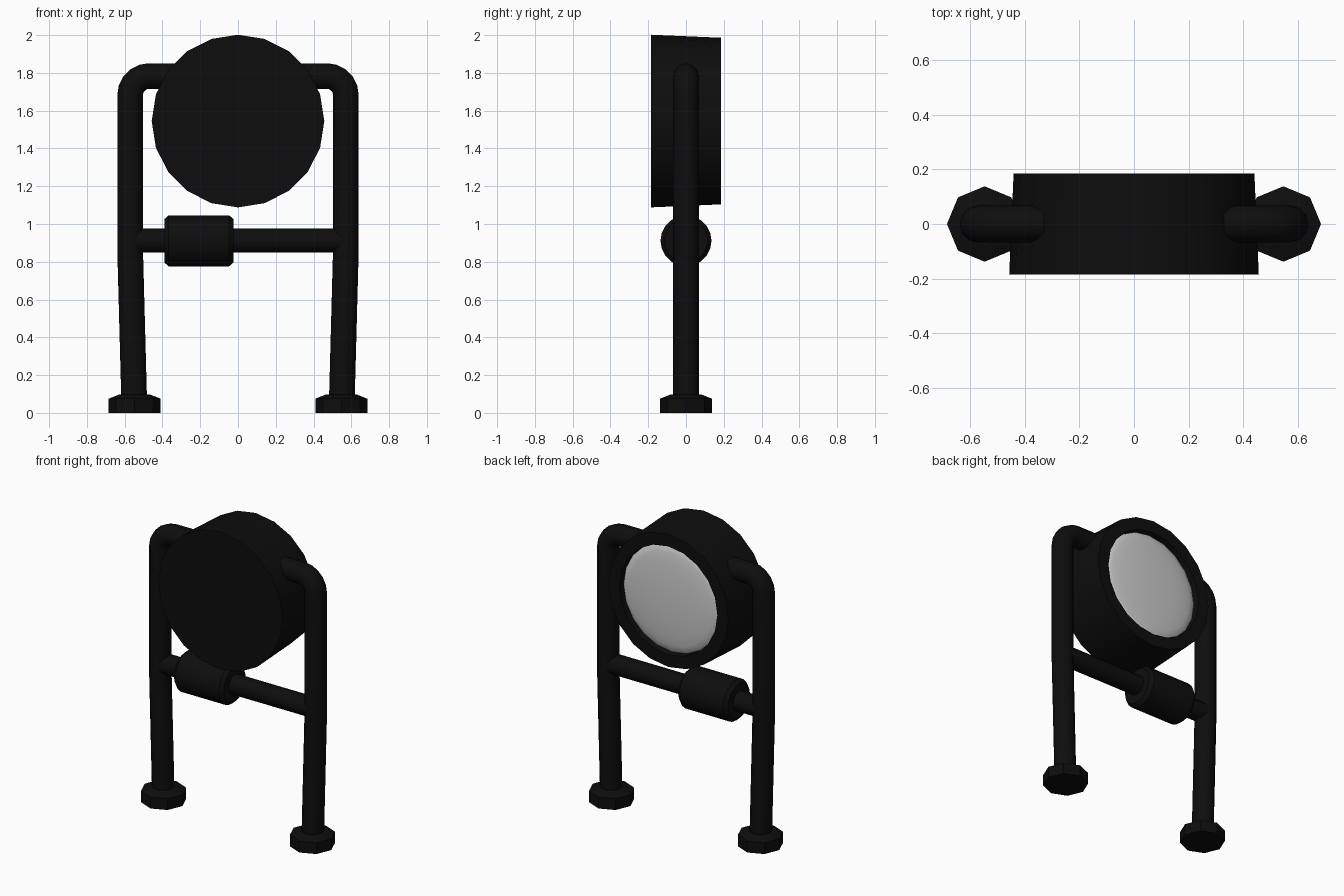
import bpy, bmesh, math

if "Cube" in bpy.data.objects:
    bpy.data.objects.remove(bpy.data.objects["Cube"])


def material(name, rgb):
    m = bpy.data.materials.new(name)
    m.diffuse_color = (*rgb, 1)
    m.use_nodes = True
    m.node_tree.nodes["Principled BSDF"].inputs["Base Color"].default_value = m.diffuse_color
    return m


BLACK = material("black_paint", (0.004, 0.004, 0.004))
GLASS = material("pale_glass", (0.6, 0.6, 0.6))


def lathe(name, profile, sides, loc, rot=(0, 0, 0), mat=BLACK, angle=30):
    """Spin (radius, height) points about local z."""
    bm = bmesh.new()
    rings = []
    for r, h in profile:
        n = 1 if r == 0 else sides
        rings.append([bm.verts.new((r * math.cos(2 * math.pi * i / sides),
                                    r * math.sin(2 * math.pi * i / sides), h)) for i in range(n)])
    for a, b in zip(rings, rings[1:]):
        for i in range(sides):
            j = (i + 1) % sides
            quad = [a[i % len(a)], a[j % len(a)], b[j % len(b)], b[i % len(b)]]
            bm.faces.new(list(dict.fromkeys(quad)))
    bmesh.ops.recalc_face_normals(bm, faces=bm.faces)
    me = bpy.data.meshes.new(name)
    bm.to_mesh(me)
    bm.free()
    ob = bpy.data.objects.new(name, me)
    bpy.context.collection.objects.link(ob)
    ob.location, ob.rotation_euler = loc, rot
    me.materials.append(mat)
    finish(ob, angle)
    return ob


def finish(ob, angle):
    bpy.ops.object.select_all(action='DESELECT')
    ob.select_set(True)
    bpy.context.view_layer.objects.active = ob
    if ob.type == 'CURVE':
        bpy.ops.object.convert(target='MESH')
    bpy.ops.object.shade_smooth_by_angle(angle=math.radians(angle))


def tube(name, points, radius):
    cu = bpy.data.curves.new(name, 'CURVE')
    cu.dimensions = '3D'
    cu.bevel_depth, cu.bevel_resolution, cu.use_fill_caps = radius, 4, True
    sp = cu.splines.new('POLY')
    sp.points.add(len(points) - 1)
    for p, co in zip(sp.points, points):
        p.co = (*co, 1)
    cu.materials.append(BLACK)
    ob = bpy.data.objects.new(name, cu)
    bpy.context.collection.objects.link(ob)
    finish(ob, 40)


# lamp drum with a recessed back rim; local +z points to +y
BACK = (-math.pi / 2, 0, 0)
lathe("lamp_drum", [(0, -0.185), (0.457, -0.185), (0.441, 0.185), (0.36, 0.185),
                    (0.355, 0.13), (0, 0.13)], 20, (0, 0, 1.545), BACK)

# shallow domed lens
dome = [(0.357 * math.sin(t), 0.145 + 0.035 * math.cos(t))
        for t in [math.pi / 2 * i / 6 for i in range(6, -1, -1)]]
dome[-1] = (0, 0.18)
lathe("lens", dome, 20, (0, 0, 1.545), BACK, GLASS, 60)

# bent legs and feet on both sides
for side, s in (("left", -1), ("right", 1)):
    path = [(0.549, 0.04), (0.571, 0.86), (0.571, 1.68)]
    path += [(0.471 + 0.1 * math.cos(a), 1.683 + 0.1 * math.sin(a))
             for a in [math.radians(18 * k) for k in range(1, 6)]]
    path.append((0.33, 1.783))
    tube(side + "_leg", [(s * x, 0, z) for x, z in path], 0.068)
    lathe(side + "_foot", [(0, 0), (0.138, 0), (0.138, 0.075), (0.08, 0.098), (0, 0.098)],
          8, (s * 0.547, 0, 0), angle=20)

# cross bar and the roller on it
tube("cross_bar", [(-0.57, 0, 0.913), (0.57, 0, 0.913)], 0.064)
lathe("roller", [(0, -0.183), (0.115, -0.183), (0.135, -0.16), (0.135, 0.16),
                 (0.115, 0.183), (0, 0.183)], 20, (-0.207, 0, 0.911), (0, math.pi / 2, 0))
